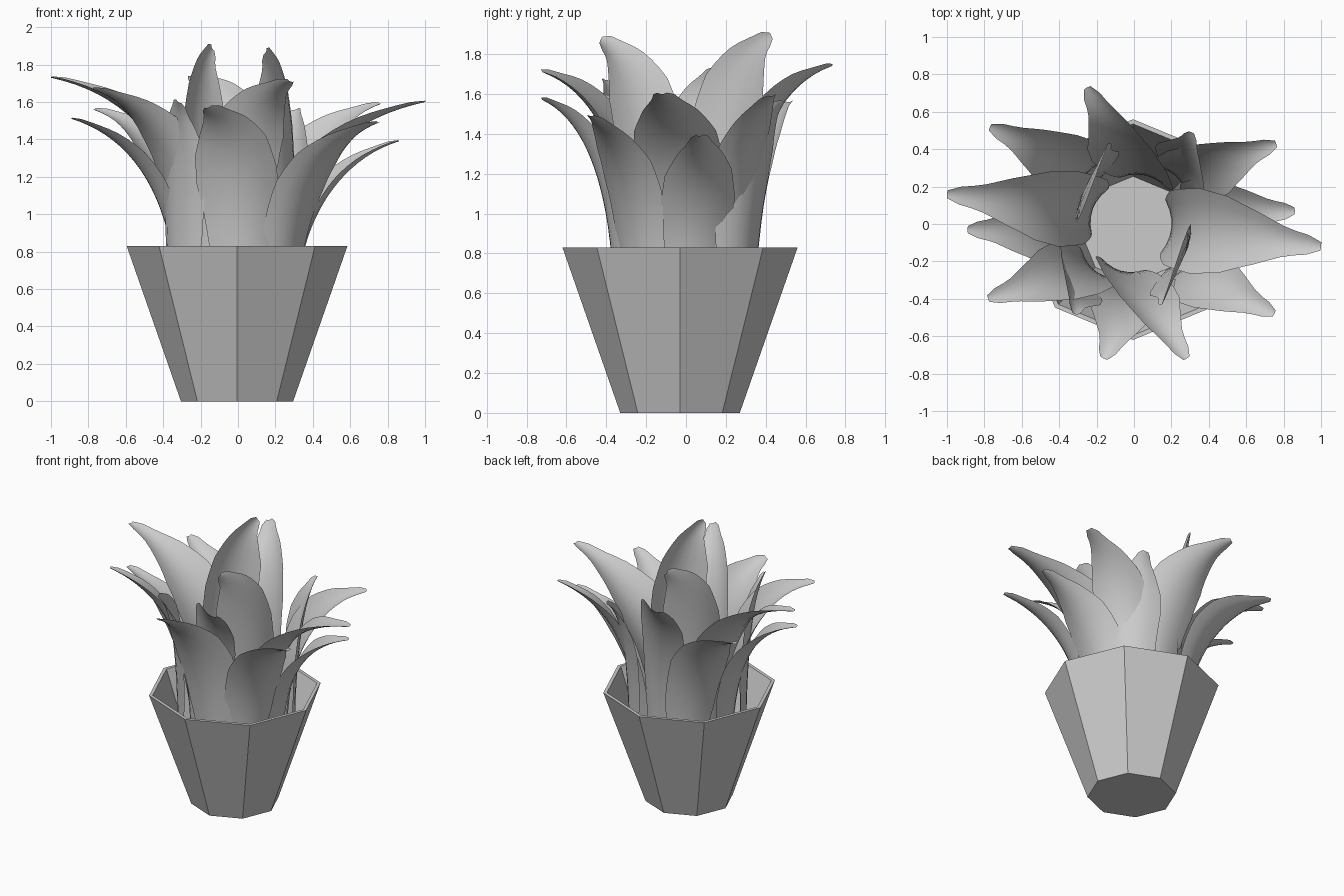
import bpy, bmesh
from math import sin, cos, tau
from mathutils import Vector

if "Cube" in bpy.data.objects:
    bpy.data.objects.remove(bpy.data.objects["Cube"])


def make_object(name, bm):
    mesh = bpy.data.meshes.new(name)
    bm.to_mesh(mesh)
    bm.free()
    ob = bpy.data.objects.new(name, mesh)
    bpy.context.collection.objects.link(ob)
    return ob


# Octagonal tapered pot: outside, rim, inside wall and floors
bm = bmesh.new()
rings = []
for r, z in [(0.30, 0), (0.59, 0.83), (0.565, 0.83), (0.285, 0.04)]:
    rings.append([bm.verts.new((-0.005 + r * cos(i * tau / 8), -0.03 + r * sin(i * tau / 8), z))
                  for i in range(8)])
for a, b in zip(rings, rings[1:]):
    for i in range(8):
        j = (i + 1) % 8
        bm.faces.new((a[i], a[j], b[j], b[i]))
bm.faces.new(rings[0][::-1])
bm.faces.new(rings[-1])
make_object("pot", bm)

# Leaf outline: (position along the leaf, share of the half width)
OUTLINE = [(0, .6), (.2, .87), (.45, 1), (.6, .9), (.75, .6), (.87, .32), (.96, .22), (1, .1)]
BASE_Z = 0.52


def outline(t):
    for (t0, w0), (t1, w1) in zip(OUTLINE, OUTLINE[1:]):
        if t <= t1:
            return w0 + (w1 - w0) * (t - t0) / (t1 - t0)
    return OUTLINE[-1][1]


def make_leaf(name, bx, by, tx, ty, tz, half_width):
    """Cupped sheet swept along a curve that rises and then bends to the tip."""
    p0, p3 = Vector((bx, by, BASE_Z)), Vector((tx, ty, tz))
    p1 = Vector((bx * 1.02, by * 1.02, tz - 0.42))
    p2 = p0.lerp(p3, 0.42)
    p2.z = tz - 0.10
    out = Vector((bx, by, 0)).normalized()
    up = Vector((0, 0, 1))
    bm = bmesh.new()
    rows = []
    steps = 20
    for k in range(steps + 1):
        t = k / steps
        s = 1 - t
        p = p0 * s**3 + p1 * 3 * s * s * t + p2 * 3 * s * t * t + p3 * t**3
        d = ((p1 - p0) * s * s + (p2 - p1) * 2 * s * t + (p3 - p2) * t * t).normalized()
        n = (out * d.z - up * d.dot(out)).normalized()
        side = d.cross(n).normalized()
        n = side.cross(d).normalized()
        w = half_width * outline(t)
        rows.append([bm.verts.new(p + side * w * u - n * w * 0.32 * u * u)
                     for u in (-1, -.67, -.33, 0, .33, .67, 1)])
    for a, b in zip(rows, rows[1:]):
        for i in range(6):
            bm.faces.new((a[i], a[i + 1], b[i + 1], b[i]))
    for f in bm.faces:
        f.smooth = True
    make_object(name, bm)


# Leaves: base x, y, then tip x, y, z, then half width
LEAVES = [
    (.06, .26, -.25, .73, 1.74, .21),    # back
    (-.22, .30, -.77, .52, 1.56, .19),
    (-.22, .08, -1.0, .16, 1.73, .21),   # left
    (-.33, -.05, -.89, -.03, 1.51, .19),
    (-.22, -.24, -.78, -.40, 1.67, .19),
    (.05, -.36, -.16, -.72, 1.57, .22),  # front
    (-.07, -.25, .28, -.72, 1.71, .20),
    (-.27, .17, -.14, .43, 1.89, .20),   # upright pair
    (.27, -.16, .15, -.43, 1.87, .20),
    (.20, -.02, 1.0, -.12, 1.60, .23),   # right
    (.31, .07, .86, .07, 1.39, .19),
    (.22, .26, .76, .43, 1.59, .19),
    (.25, -.25, .75, -.48, 1.49, .19),
    (.27, .28, .31, .49, 1.56, .18),
    (-.33, -.24, -.32, -.48, 1.60, .19),
]
for i, row in enumerate(LEAVES):
    make_leaf(f"leaf_{i + 1}", *row)
